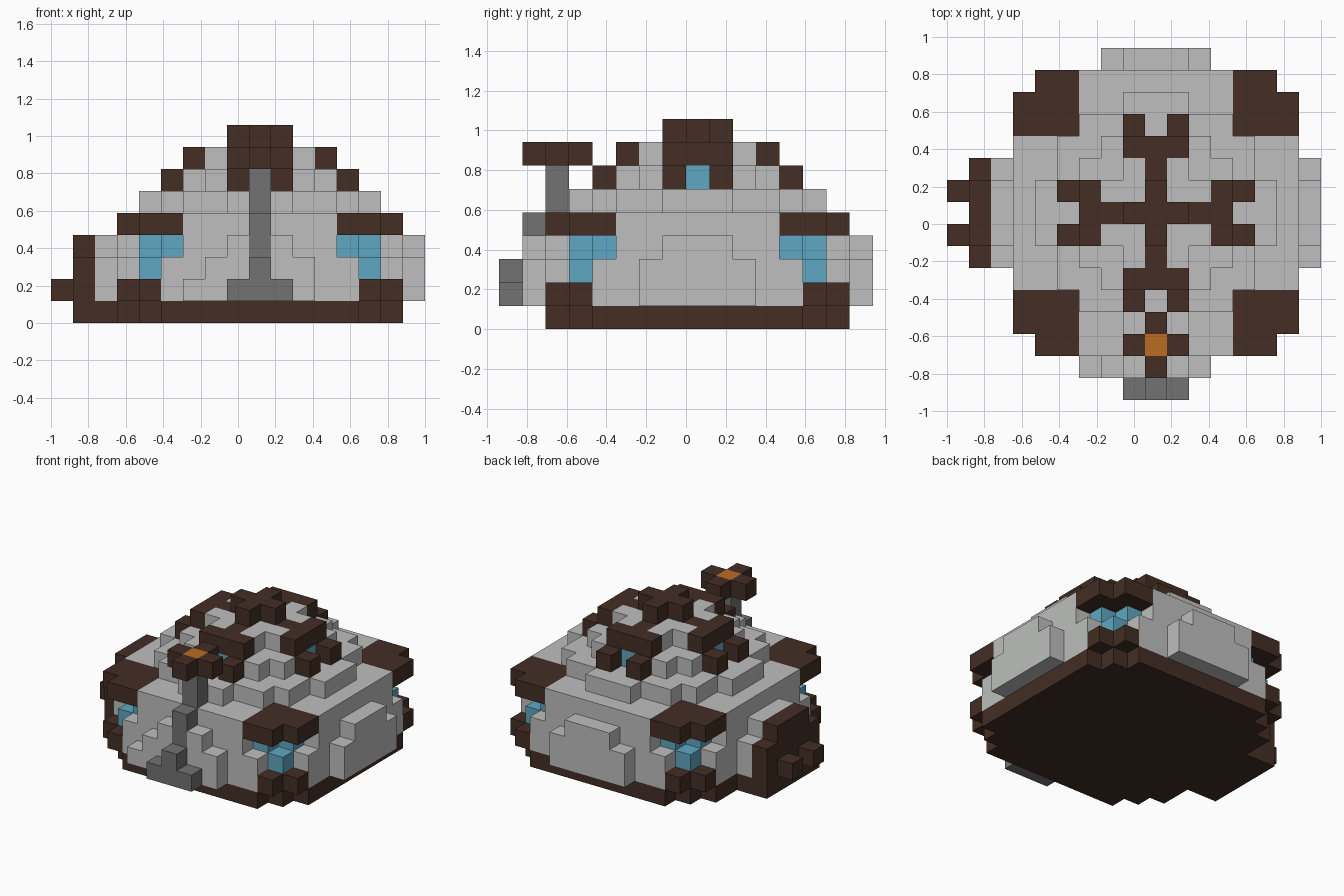
import bpy
from mathutils import Vector

cube = bpy.data.objects.get("Cube")
if cube:
    bpy.data.objects.remove(cube, do_unlink=True)

S = 2 / 17                      # block size
cells = {}                      # (u, v, k) -> part name; the dome axis is u = v = 0


def material(name, rgb):
    m = bpy.data.materials.new(name)
    m.use_nodes = True
    color = (*rgb, 1)
    m.diffuse_color = color
    m.node_tree.nodes["Principled BSDF"].inputs["Base Color"].default_value = color
    return m


brown = material("dark_brown", (0.056, 0.027, 0.018))
stone = material("light_grey", (0.51, 0.52, 0.51))
iron = material("dark_grey", (0.17, 0.17, 0.17))
glass = material("window_blue", (0.115, 0.39, 0.54))
ember = material("ember_orange", (0.50, 0.15, 0.016))

parts = {
    "foundation": brown, "dome_wall": stone, "window_sills": brown,
    "corner_windows": glass, "window_roofs": brown, "dormers": brown,
    "dormer_windows": glass, "roof_ridge": brown, "door": brown,
    "door_posts": brown, "chimney_pipe": iron, "chimney_step": iron,
    "chimney_cap": brown, "chimney_ember": ember,
}


def box(part, us, vs, ks):
    """Fill an inclusive range of blocks."""
    for u in range(us[0], us[1] + 1):
        for v in range(vs[0], vs[1] + 1):
            for k in range(ks[0], ks[1] + 1):
                cells[u, v, k] = part


def disc(part, k, widths):
    """Fill a round layer: widths[|v|] is the half width of each row."""
    for row, w in enumerate(widths):
        for v in (row, -row):
            box(part, (-w, w), (v, v), (k, k))


def mirrored(part, k, spots):
    for u, v in spots:
        for su in (1, -1):
            for sv in (1, -1):
                cells[u * su, v * sv, k] = part


def turned(part, k, spots):
    """Repeat blocks on all four sides of the dome."""
    for u, v in spots:
        for _ in range(4):
            u, v = -v, u
            cells[u, v, k] = part


# Round layers of the dome
low = (6, 6, 6, 6, 6, 5, 4)
disc("foundation", 0, low)
disc("dome_wall", 1, low)
disc("dome_wall", 2, low)
disc("dome_wall", 3, (6, 6, 6, 6, 5, 4, 3))
disc("dome_wall", 4, (6, 6, 6, 6, 4, 3, 3))
disc("dome_wall", 5, (5, 5, 4, 4, 3, 1))
disc("dome_wall", 6, (3, 3, 3, 2))
disc("dome_wall", 7, (2, 2, 1))

# Raised wall panels on the four sides
for k, w in ((1, 2), (2, 2), (3, 1)):
    turned("dome_wall", k, [(7, v) for v in range(-w, w + 1)])
cells[-3, -7, 1] = "dome_wall"

# Corner windows with sill and overhanging roof
mirrored("window_sills", 1, [(5, 5), (6, 5), (5, 6)])
mirrored("corner_windows", 2, [(5, 5)])
mirrored("corner_windows", 3, [(4, 5), (5, 4)])
mirrored("window_roofs", 4, [(u, v) for u in (4, 5, 6) for v in (4, 5, 6) if u + v < 12])

# Dormers and the crossing ridge on top
turned("dormers", 6, [(4, 1), (4, -1), (3, 1), (3, -1)])
turned("dormer_windows", 6, [(3, 0)])
turned("dormers", 7, [(3, -1), (3, 0), (3, 1), (2, 0)])
turned("roof_ridge", 8, [(0, 0), (1, 0)])

# Door with its threshold and posts
box("door", (-8, -7), (-2, 2), (0, 0))
box("door", (-8, -8), (-2, 2), (1, 2))
box("door", (-8, -8), (-1, 1), (3, 3))
for v in (-1, 1):
    cells[-9, v, 1] = "door_posts"

# Chimney following the front wall
box("chimney_step", (-1, 1), (-8, -8), (1, 1))
box("chimney_pipe", (0, 0), (-8, -8), (2, 2))
box("chimney_pipe", (0, 0), (-7, -7), (3, 4))
box("chimney_pipe", (0, 0), (-6, -6), (5, 6))
box("chimney_cap", (-1, 1), (-6, -6), (7, 7))
box("chimney_cap", (0, 0), (-7, -5), (7, 7))
cells[0, -6, 7] = "chimney_ember"


def build(part, mat):
    """Make one mesh from the exposed block faces of a part."""
    verts, faces = {}, []
    for cell in [c for c, p in cells.items() if p == part]:
        for axis in range(3):
            for side in (0, 1):
                near = list(cell)
                near[axis] += 2 * side - 1
                if tuple(near) in cells:
                    continue
                loop = []
                for a, b in ((0, 0), (1, 0), (1, 1), (0, 1)):
                    p = list(cell)
                    p[axis] += side
                    p[(axis + 1) % 3] += a
                    p[(axis + 2) % 3] += b
                    loop.append(verts.setdefault(tuple(p), len(verts)))
                faces.append(loop if side else loop[::-1])
    points = [Vector((u + 0.5, v, k)) * S for u, v, k in verts]
    mesh = bpy.data.meshes.new(part)
    mesh.from_pydata(points, [], faces)
    mesh.materials.append(mat)
    mesh.update()
    bpy.context.scene.collection.objects.link(bpy.data.objects.new(part, mesh))


for part, mat in parts.items():
    build(part, mat)
